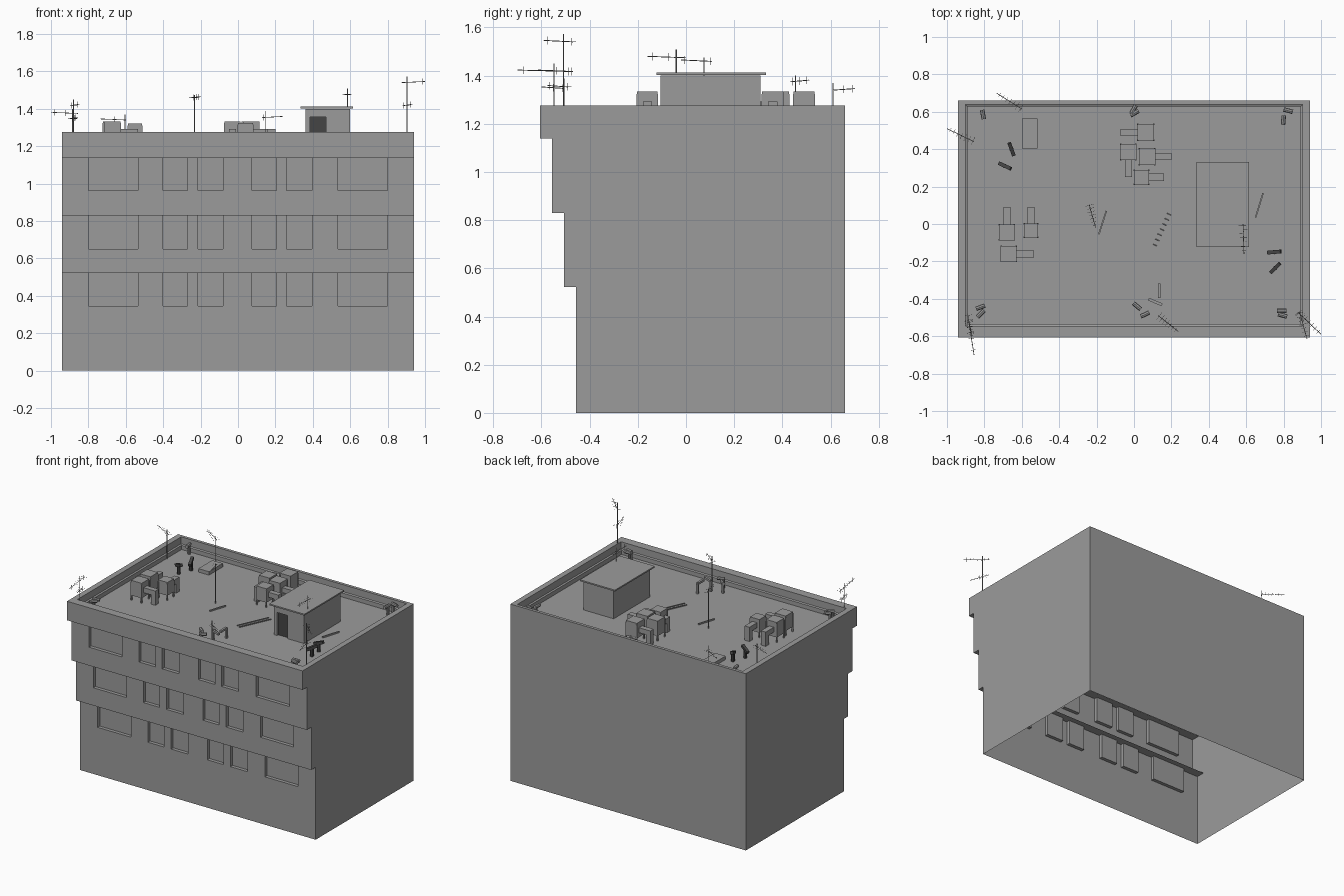
import bpy, bmesh
from math import pi, cos, sin
from mathutils import Vector, Matrix

if "Cube" in bpy.data.objects:
    bpy.data.objects.remove(bpy.data.objects["Cube"])

ROOF, TOP, W, BACK = 1.19, 1.275, 0.94, 0.66


def material(name, v):
    m = bpy.data.materials.new(name)
    m.diffuse_color = (v, v, v, 1)
    m.use_nodes = True
    m.node_tree.nodes["Principled BSDF"].inputs["Base Color"].default_value = m.diffuse_color
    return m


GREY, DARK = material("concrete_grey", .33), material("dark_grey", .06)


def finish(bm, name, mat=GREY):
    me = bpy.data.meshes.new(name)
    bm.to_mesh(me)
    bm.free()
    me.materials.append(mat)
    ob = bpy.data.objects.new(name, me)
    bpy.context.collection.objects.link(ob)
    return ob


def face(bm, pts, normal):
    f = bm.faces.new([bm.verts.new(p) for p in pts])
    f.normal_update()
    if f.normal.dot(Vector(normal)) < 0:
        f.normal_flip()


def box(bm, x0, x1, y0, y1, z0, z1):
    m = Matrix.Translation(((x0 + x1) / 2, (y0 + y1) / 2, (z0 + z1) / 2))
    bmesh.ops.create_cube(bm, size=1, matrix=m @ Matrix.Diagonal((x1 - x0, y1 - y0, z1 - z0, 1)))


def rod(bm, a, b, r, sides=6):
    a, b = Vector(a), Vector(b)
    d = b - a
    m = Matrix.Translation((a + b) / 2) @ d.to_track_quat('Z', 'Y').to_matrix().to_4x4()
    bmesh.ops.create_cone(bm, cap_ends=True, segments=sides, radius1=r, radius2=r,
                          depth=d.length, matrix=m)


def bar(bm, a, b, w, h):
    # rectangular bar from a to b
    a, b = Vector(a), Vector(b)
    d = b - a
    m = Matrix.Translation((a + b) / 2) @ d.to_track_quat('X', 'Z').to_matrix().to_4x4()
    bmesh.ops.create_cube(bm, size=1, matrix=m @ Matrix.Diagonal((d.length, w, h, 1)))


# building shell, open at the bottom, each storey stepping forward
bm = bmesh.new()
wins = [(-.80, -.535), (-.40, -.27), (-.215, -.08)]
wins += [(.075, .205), (.26, .395), (.535, .80)]
bands = [(0, .345, .522, -.457), (.522, .65, .83, -.507), (.83, .962, 1.138, -.557)]
D = .025


def wall(x0, x1, y, z0, z1):
    face(bm, [(x0, y, z0), (x1, y, z0), (x1, y, z1), (x0, y, z1)], (0, -1, 0))


profile = []
for z0, zs, z1, y in bands:
    profile += [(y, z0), (y, z1)]
    wall(-W, W, y, z0, zs)
    edges = [-W] + [v for w in wins for v in w] + [W]
    for a, b in zip(edges[::2], edges[1::2]):
        wall(a, b, y, zs, z1)
    for a, b in wins:  # recessed windows
        wall(a, b, y + D, zs, z1)
        face(bm, [(a, y, zs), (b, y, zs), (b, y + D, zs), (a, y + D, zs)], (0, 0, 1))
        for x, n in ((a, 1), (b, -1)):
            face(bm, [(x, y, zs), (x, y + D, zs), (x, y + D, z1), (x, y, z1)], (n, 0, 0))
    # soffit running a little way inside the wall
    face(bm, [(-W, y - .05, z1), (W, y - .05, z1), (W, y + .065, z1), (-W, y + .065, z1)], (0, 0, -1))
wall(-W, W, -.607, 1.138, TOP)
profile += [(-.607, 1.138), (-.607, TOP), (BACK, TOP), (BACK, 0)]
for s in (-1, 1):
    face(bm, [(s * W, y, z) for y, z in profile], (s, 0, 0))
face(bm, [(-W, BACK, 0), (W, BACK, 0), (W, BACK, TOP), (-W, BACK, TOP)], (0, 1, 0))
finish(bm, "building_walls")

# parapet cap, inner face with small lip, roof floor
bm = bmesh.new()


def ring(inset, z):
    x, y0, y1 = .90 - inset, -.545 + inset, .638 - inset
    return [Vector(p) for p in ((-x, y0, z), (x, y0, z), (x, y1, z), (-x, y1, z))]


outer = [Vector(p) for p in ((-W, -.607, TOP), (W, -.607, TOP), (W, BACK, TOP), (-W, BACK, TOP))]
rings = [outer, ring(0, TOP), ring(0, ROOF + .035), ring(.01, ROOF + .03), ring(.01, ROOF)]
for r, q in zip(rings, rings[1:]):
    for i in range(4):
        j = (i + 1) % 4
        pts = [r[i], r[j], q[j], q[i]]
        c = sum(pts, Vector()) / 4
        face(bm, pts, Vector((-c.x, -c.y, 0)).normalized() + Vector((0, 0, 2)))
face(bm, rings[-1], (0, 0, 1))
finish(bm, "parapet_and_roof")

# stair shed with recessed dark door
bm = bmesh.new()
x0, x1, y0, y1, z1 = .36, .60, -.105, .31, 1.40
box(bm, x0, x1, y0 + .02, y1, ROOF, z1)
box(bm, x0, .385, y0, y0 + .02, ROOF, z1)
box(bm, .47, x1, y0, y0 + .02, ROOF, z1)
box(bm, .385, .47, y0, y0 + .02, 1.357, z1)
finish(bm, "roof_shed")
bm = bmesh.new()
box(bm, .385, .47, y0 + .014, y0 + .021, ROOF, 1.357)
finish(bm, "shed_door", DARK)
bm = bmesh.new()
box(bm, .335, .615, -.122, .332, 1.402, 1.412)
finish(bm, "shed_roof_slab")

# skylight hatch
bm = bmesh.new()
box(bm, -.60, -.515, .405, .563, ROOF, ROOF + .025)
finish(bm, "roof_hatch")

# air conditioners: centre, size, top height, duct direction and reach
units = [(-.68, -.045, .085, 1.333, 0, 1, .135), (-.55, -.035, .075, 1.32, 0, 1, .125),
         (-.67, -.16, .085, 1.333, 1, 0, .135), (.063, .49, .088, 1.333, -1, 0, .135),
         (-.03, .385, .085, 1.333, 0, -1, .135), (.07, .36, .088, 1.333, 1, 0, .13),
         (.04, .25, .08, 1.325, 1, 0, .12)]
for i, (x, y, s, zt, dx, dy, reach) in enumerate(units):
    bm = bmesh.new()
    h = s / 2
    box(bm, x - h, x + h, y - h, y + h, ROOF + .035, zt)
    for sx in (-1, 1):
        for sy in (-1, 1):
            px, py = x + sx * (h - .002), y + sy * (h - .002)
            box(bm, px - .004, px + .004, py - .004, py + .004, ROOF, zt - .01)
    zc, w = 1.275, .038
    d = Vector((dx, dy, 0))
    c = Vector((x, y, zc))
    bar(bm, c + d * h, c + d * reach, w, .036)
    e = Vector((x, y, 0)) + d * (reach - .018)
    a, b = (.018, w / 2) if dx else (w / 2, .018)
    box(bm, e.x - a, e.x + a, e.y - b, e.y + b, ROOF, zc - .018)
    finish(bm, f"air_conditioner_{i + 1}")

# short bent vent pipes: position, heading in degrees
vents = [(-.81, .60, -80), (.81, .61, -15), (.80, .57, -95), (-.01, .585, 30), (-.01, .60, 60),
         (-.835, -.45, 20), (-.83, -.49, 45), (.005, -.43, -40), (.045, -.49, 25),
         (.775, -.465, 0), (.78, -.485, -15)]
bm = bmesh.new()
for x, y, ang in vents:
    t = ang * pi / 180
    d = Vector((cos(t), sin(t), 0))
    p = Vector((x, y, ROOF))
    k = p + Vector((0, 0, .068))
    rod(bm, p, k, .010, 8)
    rod(bm, k - d * .010, k + d * .04, .012, 8)
for a, b in (((.135, -.325), (.135, -.395)), ((.085, -.405), (.15, -.432))):
    lo, hi = Vector((*a, ROOF)), Vector((*a, 1.262))
    bar(bm, lo, hi, .015, .015)
    bar(bm, hi, (*b, 1.262), .015, .015)
finish(bm, "vent_pipes")

# squat lamps with tilted heads
bm = bmesh.new()
for x, y, ang in ((-.655, .40, 110), (-.69, .31, -25), (.75, -.15, 5), (.755, -.235, 45)):
    t = ang * pi / 180
    d = Vector((cos(t), sin(t), 0)) * .035
    p = Vector((x, y, ROOF))
    rod(bm, p, p + Vector((0, 0, .055)), .012, 8)
    bar(bm, p - d + Vector((0, 0, .05)), p + d + Vector((0, 0, .075)), .02, .02)
finish(bm, "roof_lamps", DARK)

# loose planks and a ladder lying on the roof
bm = bmesh.new()
for a, b in (((-.148, .07), (-.188, -.055)), ((.69, .165), (.65, .035))):
    bar(bm, (*a, ROOF + .006), (*b, ROOF + .006), .008, .01)
finish(bm, "planks")
bm = bmesh.new()
p, q = Vector((.10, -.14, ROOF + .004)), Vector((.20, .08, ROOF + .004))
side = Vector((.91, -.41, 0)) * .014
for s in (-1, 1):
    bar(bm, p + side * s, q + side * s, .004, .006)
for k in range(1, 8):
    c = p.lerp(q, k / 8)
    rod(bm, c - side, c + side, .002, 4)
finish(bm, "ladder")

# antennas: pole x, y, base, top, then booms as start, end, height
antennas = [
    (-.88, -.548, ROOF, 1.45, [((-.89, -.48), (-.855, -.70), 1.42), ((-.885, -.51), (-.865, -.60), 1.35)]),
    (-.885, .455, ROOF, 1.40, [((-.855, .44), (-1.0, .51), 1.378)]),
    (-.605, .61, ROOF, 1.37, [((-.60, .615), (-.735, .70), 1.343)]),
    (-.232, .075, ROOF, 1.475, [((-.24, .105), (-.205, -.02), 1.462)]),
    (.585, -.04, 1.41, 1.508, [((.583, .0), (.588, -.16), 1.477)]),
    (.903, -.508, ROOF, 1.572, [((.875, -.47), (1.0, -.59), 1.543), ((.885, -.47), (.925, -.615), 1.42)]),
    (.148, -.507, ROOF, 1.388, [((.13, -.49), (.237, -.575), 1.356)])]
for i, (x, y, zb, zt, booms) in enumerate(antennas):
    bm = bmesh.new()
    rod(bm, (x, y, zb), (x, y, zt), .0026)
    for a, b, z in booms:
        a, b = Vector((*a, z - .003)), Vector((*b, z + .003))
        rod(bm, a, b, .0018, 4)
        d = (b - a).normalized()
        n = d.cross(Vector((0, 0, 1))).normalized()
        for k in range(7):
            c = a.lerp(b, .04 + k * .14)
            r = n * (.024 - .002 * k)
            rod(bm, c - r, c + r, .0008, 4)
            if k % 3 == 0:
                v = Vector((0, 0, .016))
                rod(bm, c - v, c + v, .0008, 4)
    finish(bm, f"antenna_{i + 1}")
